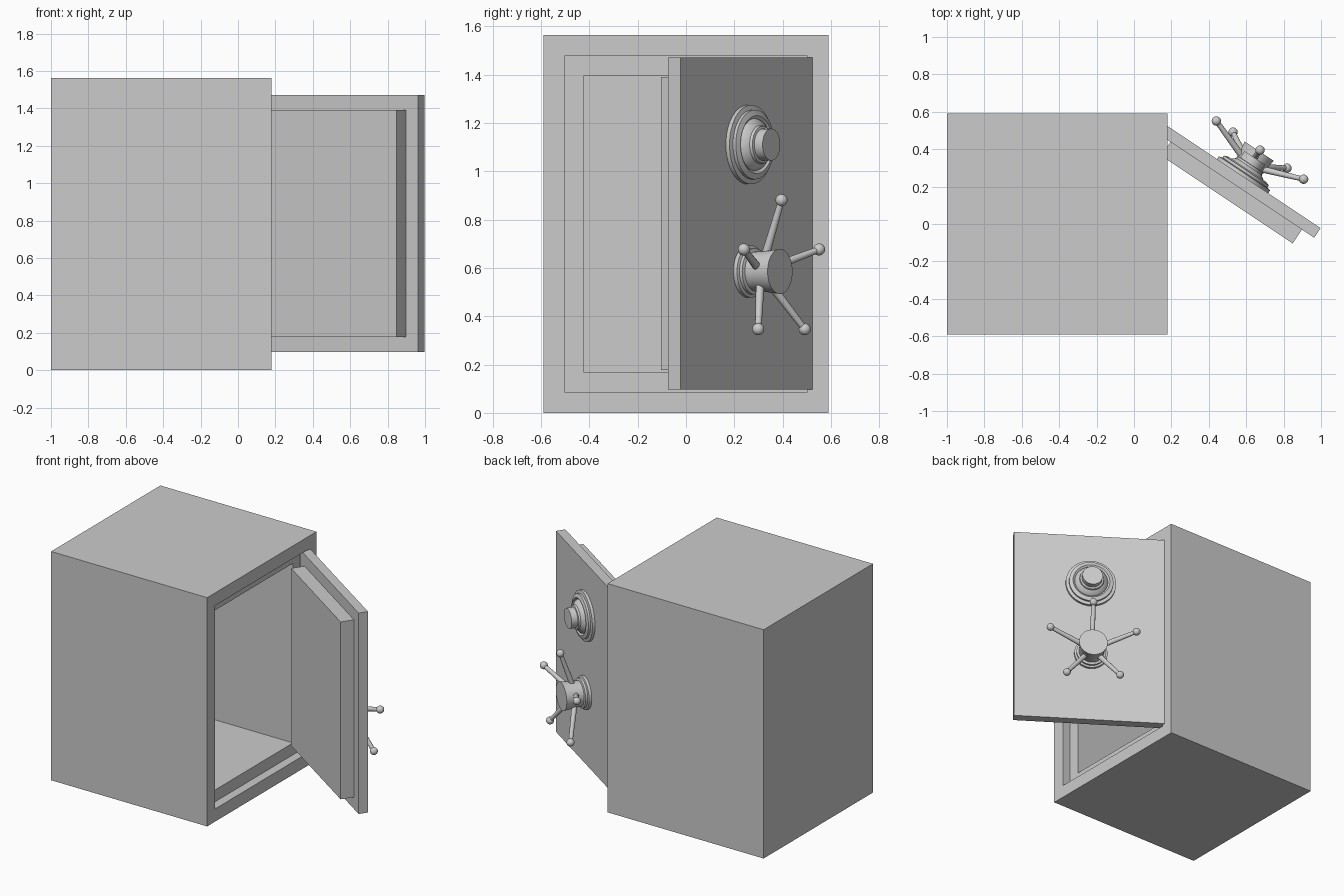
import bpy, bmesh, math
from mathutils import Matrix, Vector

if "Cube" in bpy.data.objects:
    bpy.data.objects.remove(bpy.data.objects["Cube"])

# Door frame: local +X is the door's outward normal, origin on its outer face
DOOR = Matrix.Translation((0.581, 0.256, 0)) @ Matrix.Rotation(math.radians(56.3), 4, 'Z')
LATHE_STEPS = 48


def finish(name, bm, matrix=None, smooth=False):
    bmesh.ops.recalc_face_normals(bm, faces=bm.faces)
    mesh = bpy.data.meshes.new(name)
    bm.to_mesh(mesh)
    bm.free()
    ob = bpy.data.objects.new(name, mesh)
    bpy.context.collection.objects.link(ob)
    if matrix:
        ob.matrix_world = matrix
    if smooth:
        bpy.ops.object.select_all(action='DESELECT')
        ob.select_set(True)
        bpy.context.view_layer.objects.active = ob
        bpy.ops.object.shade_smooth_by_angle(angle=math.radians(35))
    return ob


def bridge(bm, loops):
    for a, b in zip(loops, loops[1:]):
        n = len(a)
        for i in range(n):
            j = (i + 1) % n
            bm.faces.new((a[i], a[j], b[j], b[i]))
    bm.faces.new(loops[0])
    bm.faces.new(loops[-1])


def rect_loft(name, sections, matrix=None):
    """Join rectangles (x, half width, bottom, top) into a closed solid."""
    bm = bmesh.new()
    bridge(bm, [[bm.verts.new((x, y, z)) for y, z in
                 ((-w, lo), (w, lo), (w, hi), (-w, hi))]
                for x, w, lo, hi in sections])
    return finish(name, bm, matrix)


def lathe(name, profile, z):
    """Revolve (radius, height) points around the door normal."""
    bm = bmesh.new()
    angles = [2 * math.pi * i / LATHE_STEPS for i in range(LATHE_STEPS)]
    bridge(bm, [[bm.verts.new((h, r * math.cos(a), r * math.sin(a))) for a in angles]
                for r, h in profile])
    return finish(name, bm, DOOR @ Matrix.Translation((0, 0, z)), True)


# Safe body: outer shell, stepped door rebate and cavity
def inset(x, m):
    return (x, 0.59 - m, m, 1.563 - m)


rect_loft("safe_body", [inset(-1, 0), inset(0.18, 0), inset(0.18, 0.087),
                        inset(0.12, 0.087), inset(0.12, 0.168), inset(-0.83, 0.168)])

# Door: outer plate with thicker plug behind it
rect_loft("door", [(0, 0.501, 0.097, 1.47), (-0.062, 0.501, 0.097, 1.47),
                   (-0.062, 0.422, 0.178, 1.39), (-0.151, 0.422, 0.178, 1.39)], DOOR)

# Combination dial
lathe("dial", [(0.164, -0.01), (0.164, 0.018), (0.144, 0.022), (0.144, 0.036),
               (0.120, 0.044), (0.108, 0.034), (0.104, 0.044), (0.080, 0.062),
               (0.077, 0.074), (0.066, 0.076), (0.066, 0.117)], 1.11)

# Wheel hub
WHEEL_Z = 0.585
lathe("wheel_hub", [(0.108, -0.01), (0.108, 0.018), (0.096, 0.022), (0.096, 0.036),
                    (0.082, 0.040), (0.084, 0.09), (0.093, 0.16)], WHEEL_Z)

# Wheel spokes, tilted outward, with ball tips
for i in range(5):
    a = math.radians(90 + 72 * i)
    radial = Vector((0, math.cos(a), math.sin(a)))
    start = radial * 0.06 + Vector((0.085, 0, 0))
    end = radial * 0.295 + Vector((0.167, 0, 0))
    axis = end - start
    turn = axis.to_track_quat('Z', 'Y').to_matrix().to_4x4()
    bm = bmesh.new()
    bmesh.ops.create_cone(bm, cap_ends=True, segments=16, radius1=0.018, radius2=0.013,
                          depth=axis.length,
                          matrix=Matrix.Translation((start + end) / 2) @ turn)
    bmesh.ops.create_uvsphere(bm, u_segments=20, v_segments=12, radius=0.025,
                              matrix=Matrix.Translation(end) @ turn)
    finish(f"wheel_spoke_{i + 1}", bm, DOOR @ Matrix.Translation((0, 0, WHEEL_Z)), True)
